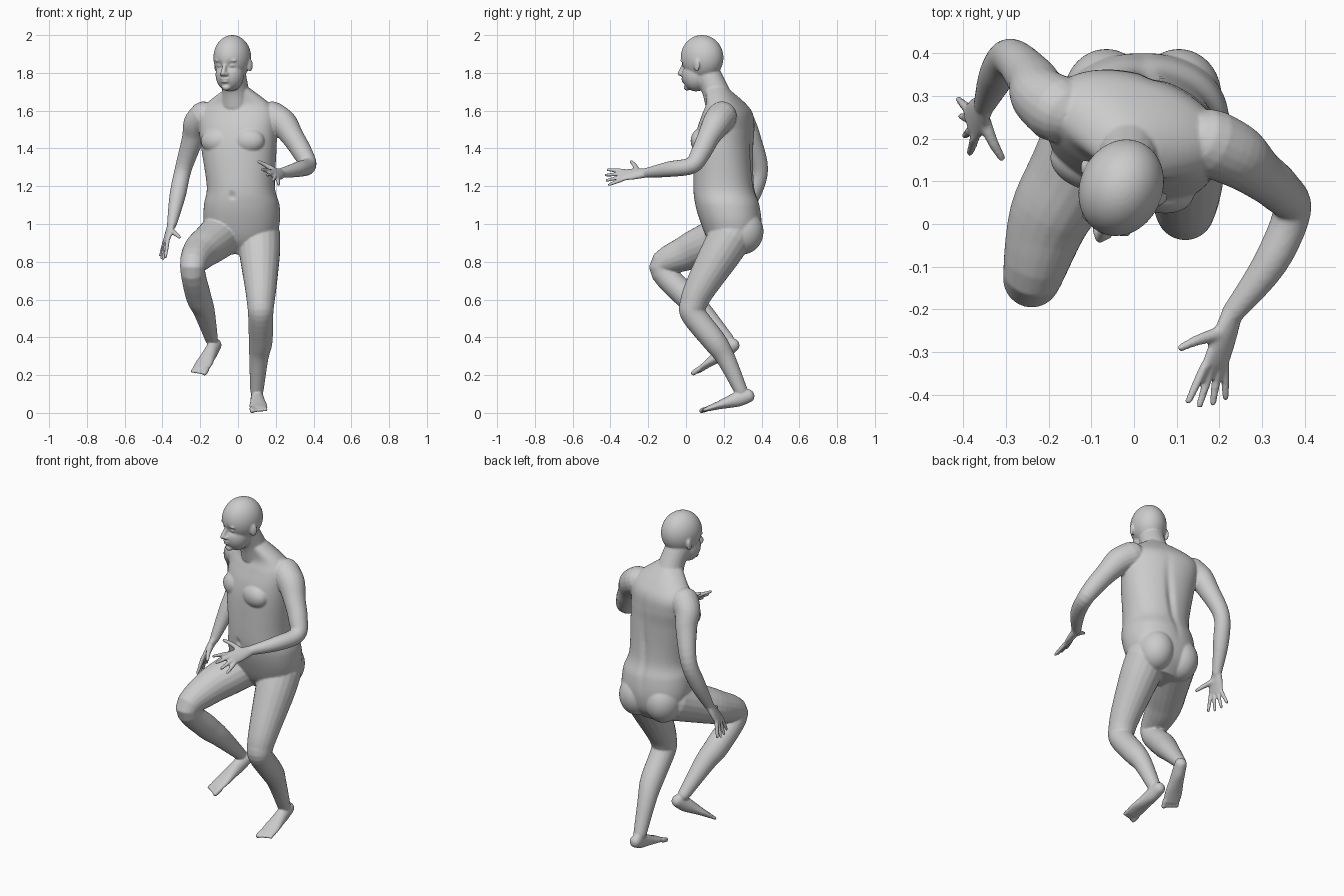
import bpy, bmesh, math
from mathutils import Vector, Matrix

cube = bpy.data.objects.get("Cube")
if cube:
    bpy.data.objects.remove(cube, do_unlink=True)

grey = (0.6, 0.6, 0.6, 1)
skin = bpy.data.materials.new("grey skin")
skin.use_nodes = True
skin.diffuse_color = grey
skin.node_tree.nodes["Principled BSDF"].inputs["Base Color"].default_value = grey

bm = bmesh.new()
UP = Vector((0, 0, 1))


def spline(rows, steps):
    """Smooth curve through rows of numbers."""
    rows = [Vector(row) for row in rows]
    curve = []
    for i, (start, end) in enumerate(zip(rows, rows[1:])):
        leave = (end - rows[max(i - 1, 0)]) / 2
        arrive = (rows[min(i + 2, len(rows) - 1)] - start) / 2
        for k in range(steps):
            t = k / steps
            ease = t * t * (3 - 2 * t)
            curve.append(start.lerp(end, ease) + leave * t * (1 - t) ** 2
                         - arrive * t * t * (1 - t))
    return curve + [rows[-1]]


def skin_rings(rings):
    """Closed surface over rings of points."""
    rings = [[bm.verts.new(point) for point in ring] for ring in rings]
    for low, high in zip(rings, rings[1:]):
        for j in range(len(low)):
            bm.faces.new((low[j - 1], low[j], high[j], high[j - 1]))
    bm.faces.new(rings[0])
    bm.faces.new(rings[-1])
    return [vert for ring in rings for vert in ring]


def ellipse(centre, a, b, segments, power=1.0):
    ring = []
    for j in range(segments):
        angle = math.tau * j / segments
        c, s = math.cos(angle), math.sin(angle)
        ring.append(centre + a * math.copysign(abs(c) ** power, c)
                    + b * math.copysign(abs(s) ** power, s))
    return ring


def flat_limb(path, side):
    """Round-ended tube through (x, y, z, half width along side, half thickness)."""
    rows = spline(path, 5)
    points = [row.to_3d() if len(row) == 3 else Vector(row[:3]) for row in rows]
    last = len(rows) - 1
    rings = []
    for i, row in enumerate(rows):
        along = (points[min(i + 1, last)] - points[max(i - 1, 0)]).normalized()
        a = Vector(side)
        a = (a - along * a.dot(along)).normalized()
        b = along.cross(a)
        sweep = [0]
        if i == 0:
            sweep = [-80, -50, -25, 0]
        elif i == last:
            sweep = [0, 25, 50, 80]
        for degrees in sweep:
            angle = math.radians(degrees)
            centre = points[i] + along * math.sin(angle) * min(row[3], row[4])
            shrink = math.cos(angle)
            rings.append(ellipse(centre, a * row[3] * shrink, b * row[4] * shrink, 20))
    skin_rings(rings)


def limb(path):
    """Round tube through (x, y, z, radius)."""
    flat_limb([(*row, row[-1]) for row in path], Vector((1, -0.2, 0)))


def turned(yaw):
    """Left and forward directions of a part turned toward its right."""
    t = math.radians(yaw)
    return Vector((math.cos(t), -math.sin(t), 0)), Vector((-math.sin(t), -math.cos(t), 0))


def blob(centre, size, yaw=0):
    left, forward = turned(yaw)
    turn = Matrix((left, -forward, UP)).transposed().to_4x4()
    place = Matrix.Translation(centre) @ turn @ Matrix.Diagonal((*size, 1))
    return bmesh.ops.create_uvsphere(bm, u_segments=64, v_segments=40, radius=1,
                                     matrix=place)["verts"]


def dent(verts, centre, radius, push):
    for vert in verts:
        vert.co += push * math.exp(-((vert.co - centre).length / radius) ** 2)


# Torso: (height, y, half width, half depth), twisting toward the chest
CHEST_YAW = 18
rings = []
for z, y, width, depth in spline([
        (.84, .25, .1, .07), (.91, .25, .17, .13), (1, .24, .2, .16), (1.1, .22, .2, .17),
        (1.2, .2, .18, .16), (1.4, .2, .2, .15), (1.5, .21, .21, .14), (1.58, .22, .21, .12),
        (1.64, .21, .17, .09), (1.72, .16, .06, .06)], 6):
    twist = min(max((z - 1.1) / .4, 0), 1)
    left, forward = turned(CHEST_YAW * twist)
    centre = Vector((.02 - .02 * twist, y, z))
    ring = ellipse(centre, left * width, forward * depth, 96, .9)
    furrow = .015 * max(0, 1 - abs(z - 1.3) / .3)
    for point in ring:
        offset = point - centre
        if offset.dot(forward) < 0:
            point += forward * furrow * math.exp(-(offset.dot(left) / .02) ** 2)
    rings.append(ring)
torso = skin_rings(rings)
navel = Vector((-.03, .05, 1.15))
dent(torso, navel, .012, Vector((0, .02, 0)))

# Chest and buttocks
left, forward = turned(CHEST_YAW)
for side in (-1, 1):
    blob(Vector((0, .2, 1.44)) + left * side * .085 + forward * .09, (.09, .06, .07), CHEST_YAW)
    blob((.02 + side * .085, .3, .96), (.1, .11, .12))

# Neck
limb([(-.01, .18, 1.64, .08), (-.015, .15, 1.72, .07), (-.03, .11, 1.8, .07)])

# Head, built in its own left, forward and up directions
HEAD_YAW = 23
left, forward = turned(HEAD_YAW)


def face(side, ahead, z):
    return Vector((-.03, .085, z)) + left * side + forward * ahead


def feature(side, ahead, z, *size):
    return blob(face(side, ahead, z), size, HEAD_YAW)


cranium = feature(0, 0, 1.88, .097, .116, .12)
jaw = feature(0, .035, 1.79, .075, .075, .088)
for side in (-1, 1):
    for part in (cranium, jaw):
        dent(part, face(side * .036, .1, 1.84), .02, forward * -.015)
    feature(side * .035, .083, 1.84, .017, .015, .012)      # eyeball
    feature(side * .036, .094, 1.865, .026, .012, .008)     # brow
    feature(side * .015, .112, 1.793, .01, .015, .009)      # nostril
    blob(face(side * .097, -.01, 1.84), (.01, .02, .034), HEAD_YAW + side * 22)  # ear
limb([(*face(0, .1, 1.85), .01), (*face(0, .126, 1.797), .014)])     # nose
feature(0, .104, 1.769, .026, .013, .007)   # upper lip
feature(0, .102, 1.754, .022, .013, .008)   # lower lip
feature(0, .085, 1.722, .024, .018, .016)   # chin

# Left arm reaching forward, right arm swinging back
limb([(.18, .19, 1.57, .08), (.24, .16, 1.53, .075), (.29, .12, 1.46, .06),
      (.34, .08, 1.38, .053), (.37, .03, 1.31, .045), (.32, -.09, 1.29, .041),
      (.23, -.21, 1.27, .026)])
limb([(-.18, .27, 1.57, .08), (-.22, .3, 1.53, .07), (-.24, .34, 1.45, .058),
      (-.29, .39, 1.29, .045), (-.32, .35, 1.15, .043), (-.35, .28, 1, .026)])


def hand(wrist, palm_end, spread, reach, thumb_tip):
    """Palm, four fanned fingers from little to index, and a bent thumb."""
    wrist, palm_end, spread = Vector(wrist), Vector(palm_end), Vector(spread)
    half = spread.length * 2
    flat_limb([(*wrist, .027, .022), (*wrist.lerp(palm_end, .5), half * .9, .018),
               (*palm_end, half, .013)], spread)
    for finger, length in zip((-1.5, -.5, .5, 1.5), (.85, 1, 1.05, .95)):
        knuckle = palm_end + spread * finger
        tip = knuckle + (Vector(reach) + spread * finger) * length
        limb([(*knuckle, .0115), (*knuckle.lerp(tip, .5), .0105), (*tip, .008)])
    base = wrist.lerp(palm_end, .35)
    joint = base.lerp(Vector(thumb_tip), .5) + spread * .7
    limb([(*base, .018), (*joint, .013), (*thumb_tip, .009)])


hand((.23, -.21, 1.27), (.19, -.33, 1.26), (-.015, 0, .014), (-.02, -.09, -.015),
     (.11, -.29, 1.33))
hand((-.35, .28, 1), (-.38, .235, .91), (.005, -.022, 0), (-.02, -.005, -.09),
     (-.31, .155, .93))

# Left leg standing, right leg lifted
limb([(.11, .24, .94, .115), (.115, .18, .84, .108), (.12, .08, .67, .085),
      (.12, .04, .58, .073), (.12, .04, .52, .067), (.12, .15, .38, .063),
      (.11, .21, .29, .051), (.1, .29, .12, .036)])
limb([(-.08, .23, .95, .12), (-.14, .12, .9, .108), (-.2, .01, .85, .095),
      (-.24, -.13, .77, .067), (-.21, 0, .62, .067), (-.18, .08, .54, .057),
      (-.14, .22, .39, .034)])


def foot(heel, ball, inward):
    """Sole tapering from heel to ball, with five toes from big to little."""
    heel, ball, inward = Vector(heel), Vector(ball), Vector(inward).normalized()
    profile = ((.033, .036), (.036, .04), (.041, .031), (.048, .021), (.047, .014))
    flat_limb([(*heel.lerp(ball, i / 4), *size) for i, size in enumerate(profile)], inward)
    stride = (ball - heel).normalized() * .034
    for toe in range(5):
        radius = .01 if toe else .014
        root = ball + inward * (.036 - toe * .018)
        limb([(*root, radius), (*(root + stride * (1 - toe / 8)), radius)])


foot((.1, .33, .09), (.11, .115, .022), (-1, 0, 0))
foot((-.12, .25, .36), (-.2, .075, .23), (1, -.3, 0))

# One continuous skin over every part
bmesh.ops.recalc_face_normals(bm, faces=bm.faces)
mesh = bpy.data.meshes.new("body")
bm.to_mesh(mesh)
bm.free()
mesh.materials.append(skin)
body = bpy.data.objects.new("body", mesh)
bpy.context.collection.objects.link(body)
merge = body.modifiers.new("merge", "REMESH")
merge.mode = "VOXEL"
merge.voxel_size = .0055
merge.use_smooth_shade = True
soften = body.modifiers.new("soften", "SMOOTH")
soften.factor = .5
soften.iterations = 5
